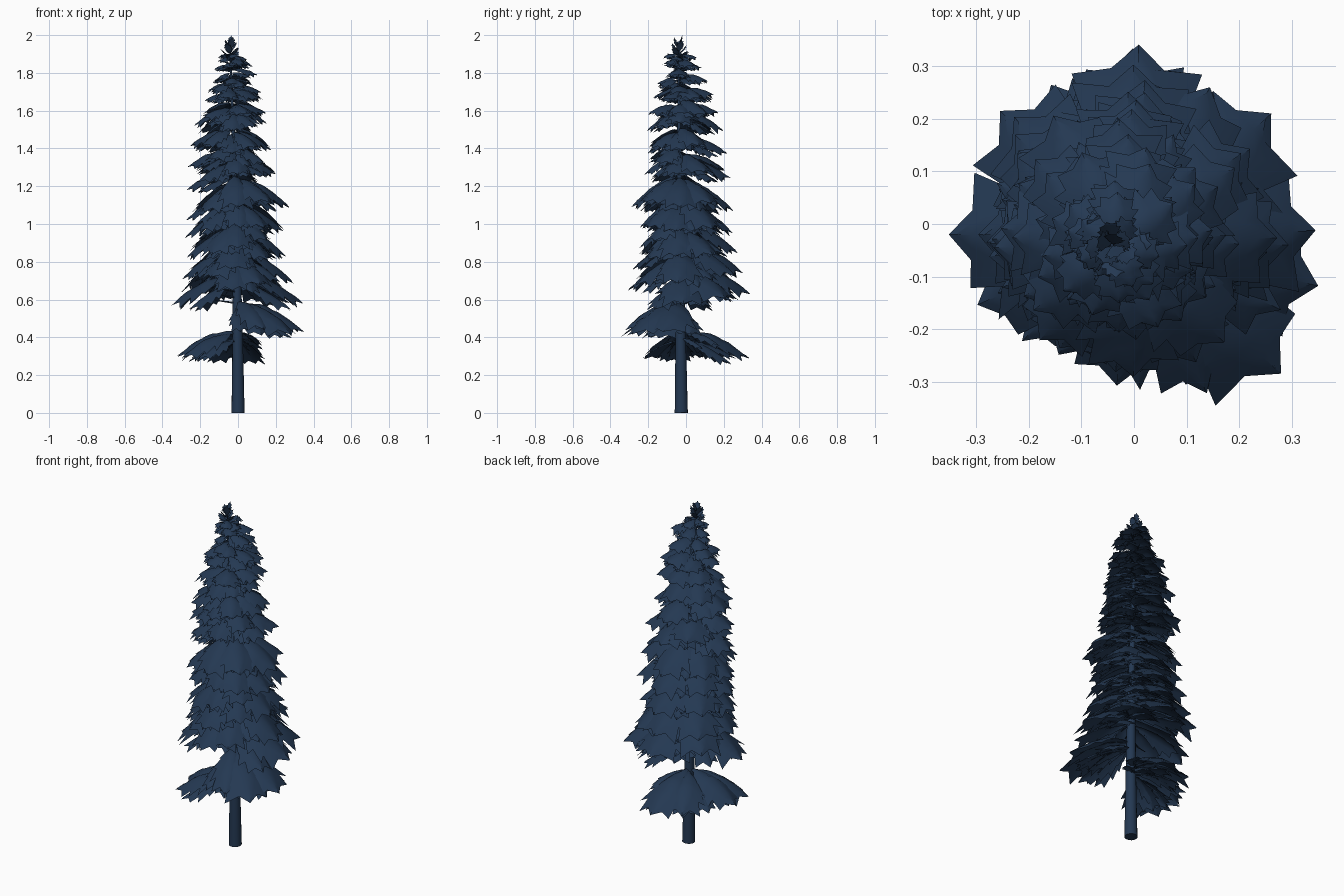
import bpy, bmesh, math, random
from mathutils import Vector

random.seed(11)
if "Cube" in bpy.data.objects:
    bpy.data.objects.remove(bpy.data.objects["Cube"], do_unlink=True)

mat = bpy.data.materials.new("dark blue spruce")
mat.use_nodes = True
COLOR = (0.0175, 0.04, 0.085, 1)
mat.diffuse_color = COLOR
mat.node_tree.nodes["Principled BSDF"].inputs["Base Color"].default_value = COLOR


def finish(name, bm):
    mesh = bpy.data.meshes.new(name)
    bm.to_mesh(mesh)
    bm.free()
    mesh.materials.append(mat)
    obj = bpy.data.objects.new(name, mesh)
    bpy.context.collection.objects.link(obj)
    bpy.ops.object.select_all(action="DESELECT")
    obj.select_set(True)
    bpy.context.view_layer.objects.active = obj
    bpy.ops.object.shade_smooth_by_angle(angle=math.radians(60))


def axis(z):
    """Centre of the slightly leaning trunk."""
    t = z / 2
    return Vector((-0.045 * t * t, -0.025 - 0.015 * t, z))


def tube(bm, points, radii, sides):
    rings = []
    d = (points[-1] - points[0]).normalized()
    a = d.orthogonal().normalized()
    b = d.cross(a)
    for p, r in zip(points, radii):
        rings.append([bm.verts.new(p + r * (math.cos(k) * a + math.sin(k) * b))
                      for k in (2 * math.pi * i / sides for i in range(sides))])
    for lo, hi in zip(rings, rings[1:]):
        for i in range(sides):
            j = (i + 1) % sides
            bm.faces.new((lo[i], lo[j], hi[j], hi[i]))
    bm.faces.new(rings[0][::-1])
    bm.faces.new(rings[-1])


# Crown reach by tip height: z, left -x, right +x, front -y, back +y
REACH = [(0.4, .32, .34, .33, .33), (0.6, .34, .33, .31, .34), (0.75, .27, .26, .28, .29),
         (0.95, .27, .23, .22, .24), (1.1, .26, .26, .28, .24), (1.3, .26, .18, .2, .22),
         (1.5, .23, .15, .2, .19), (1.65, .19, .12, .18, .15), (1.8, .13, .11, .14, .10),
         (1.92, .10, .03, .09, .04)]


def reach(z, az):
    z = min(max(z, REACH[0][0]), REACH[-1][0])
    for a, b in zip(REACH, REACH[1:]):
        if z <= b[0]:
            f = (z - a[0]) / (b[0] - a[0])
            l, r, fr, bk = (p + (q - p) * f for p, q in zip(a[1:], b[1:]))
            break
    c, s = math.cos(az), math.sin(az)
    return (r if c > 0 else l) * c * c + (bk if s > 0 else fr) * s * s


def frond(bm, base, az, length, dz, width, arch, sag=0.5):
    """Arched, drooping leaf-like bough with a lobed rim."""
    out = Vector((math.cos(az), math.sin(az), 0))
    side = Vector((-out.y, out.x, 0))
    rows = 11
    grid = []
    for i in range(rows + 1):
        t = i / rows
        half = width * (math.sin(math.pi * t ** 1.35) ** 0.8 if 0 < t < 1 else 0)
        line = []
        for v in (-1, -0.5, 0, 0.5, 1):
            tooth, fwd = 0.75, 0.0
            if abs(v) == 1 and i % 2:
                tooth, fwd = random.uniform(0.9, 1.2), random.uniform(0.05, 0.12)
            x = v * half * tooth
            tt = min(t + fwd, 1.04)
            z = dz * tt + 4 * arch * tt * (1 - tt) - sag * abs(v) ** 1.5 * half * tooth
            z += random.uniform(-1, 1) * 0.03 * width
            line.append(bm.verts.new(base + out * length * tt + side * x + Vector((0, 0, z))))
        grid.append(line)
    for a, b in zip(grid, grid[1:]):
        for k in range(4):
            bm.faces.new((a[k], b[k], b[k + 1], a[k + 1]))


def bough(bm, twigs, az, ztip, drop, scale=1.0, wide=0.42):
    """Main frond, two smaller side fronds beneath it and a twig."""
    base = axis(ztip + drop)
    out = Vector((math.cos(az), math.sin(az), 0))
    length = max(reach(ztip, az) * scale - base.dot(out), 0.04)
    frond(bm, base, az, length, -drop, length * wide, length * 0.13)
    for turn in (-1, 1):
        frond(bm, base - Vector((0, 0, 0.12 * length)), az + turn * random.uniform(0.3, 0.5),
              length * random.uniform(0.7, 0.9), -drop * random.uniform(0.75, 0.95),
              length * wide * 0.6, length * 0.08)
    end = base + out * length * 0.6 + Vector((0, 0, -drop * 0.6 - 0.01))
    tube(twigs, [base - Vector((0, 0, 0.03)), end], [0.006, 0.003], 5)


# Trunk
bm = bmesh.new()
levels = (0, 0.15, 0.45, 0.9, 1.4, 1.93)
tube(bm, [axis(z) for z in levels], (0.035, 0.032, 0.027, 0.02, 0.012, 0.003), 14)
finish("trunk", bm)

twigs = bmesh.new()

# Lowest boughs, uneven around the trunk: azimuth, tip height, drop, scale, width
bm = bmesh.new()
LOW = [(90, .3, .13, .97, .38), (118, .31, .11, .9, .36), (62, .36, .06, .6, .25),
       (176, .31, .12, .96, .4), (203, .3, .12, 1.0, .38),
       (-14, .44, .14, 1.05, .4), (-42, .43, .15, 1.15, .4), (-64, .45, .14, 1.03, .3)]
for deg, z, drop, s, wide in LOW:
    bough(bm, twigs, math.radians(deg), z, drop, s, wide)
finish("lower_boughs", bm)

# Main boughs on the four sides, by azimuth and tip heights
TIPS = {0: (.59, .7, .84, .97, 1.1, 1.27, 1.4, 1.54),
        90: (.64, .75, .86, .96, 1.08, 1.25, 1.38, 1.5),
        180: (.58, .72, .83, .94, 1.03, 1.19, 1.31, 1.42, 1.53),
        270: (.66, .77, .88, .99, 1.1, 1.27, 1.38, 1.5)}
bm = bmesh.new()
for deg, tips in TIPS.items():
    for z in tips:
        drop = 0.15 if z < 1.15 else 0.085
        az = math.radians(deg + random.uniform(-8, 8))
        bough(bm, twigs, az, z, drop * random.uniform(0.85, 1.1), 1.0)
        # Filling bough on the following diagonal, absent low on the front right
        if deg == 180 and z < 0.7:
            continue
        az = math.radians(deg + 45 + random.uniform(-18, 18))
        bough(bm, twigs, az, z + random.uniform(-0.01, 0.06), drop * random.uniform(0.8, 1.1),
              random.uniform(0.93, 1.08))
finish("main_boughs", bm)

# Bare sticks low on the front right
for i in range(5):
    start = axis(0.58 + 0.03 * i)
    az = math.radians(200 + 14 * i)
    tube(twigs, [start, start + Vector((0.15 * math.cos(az), 0.15 * math.sin(az), 0.02))],
         [0.006, 0.002], 5)

# Upper boughs, shorter and flatter toward the top
bm = bmesh.new()
turn = 0.0
for z in (1.58, 1.65, 1.71, 1.77, 1.83, 1.88):
    f = (z - 1.15) / 0.75
    for i in range(5):
        az = turn + 2 * math.pi * i / 5 + random.uniform(-0.25, 0.25)
        bough(bm, twigs, az, z + random.uniform(-0.025, 0.025),
              (0.085 - 0.075 * f) * random.uniform(0.7, 1.2), random.uniform(0.85, 1.1), 0.45)
    turn += 0.75
finish("upper_boughs", bm)

# Upright tuft at the tip
bm = bmesh.new()
for i in range(12):
    f = i / 11
    frond(bm, axis(1.86 + 0.065 * f), i * 2.4, 0.07 - 0.05 * f, 0.025 + 0.045 * f,
          0.028 - 0.008 * f, 0.0, 0.2)
finish("top_tuft", bm)
finish("twigs", twigs)
